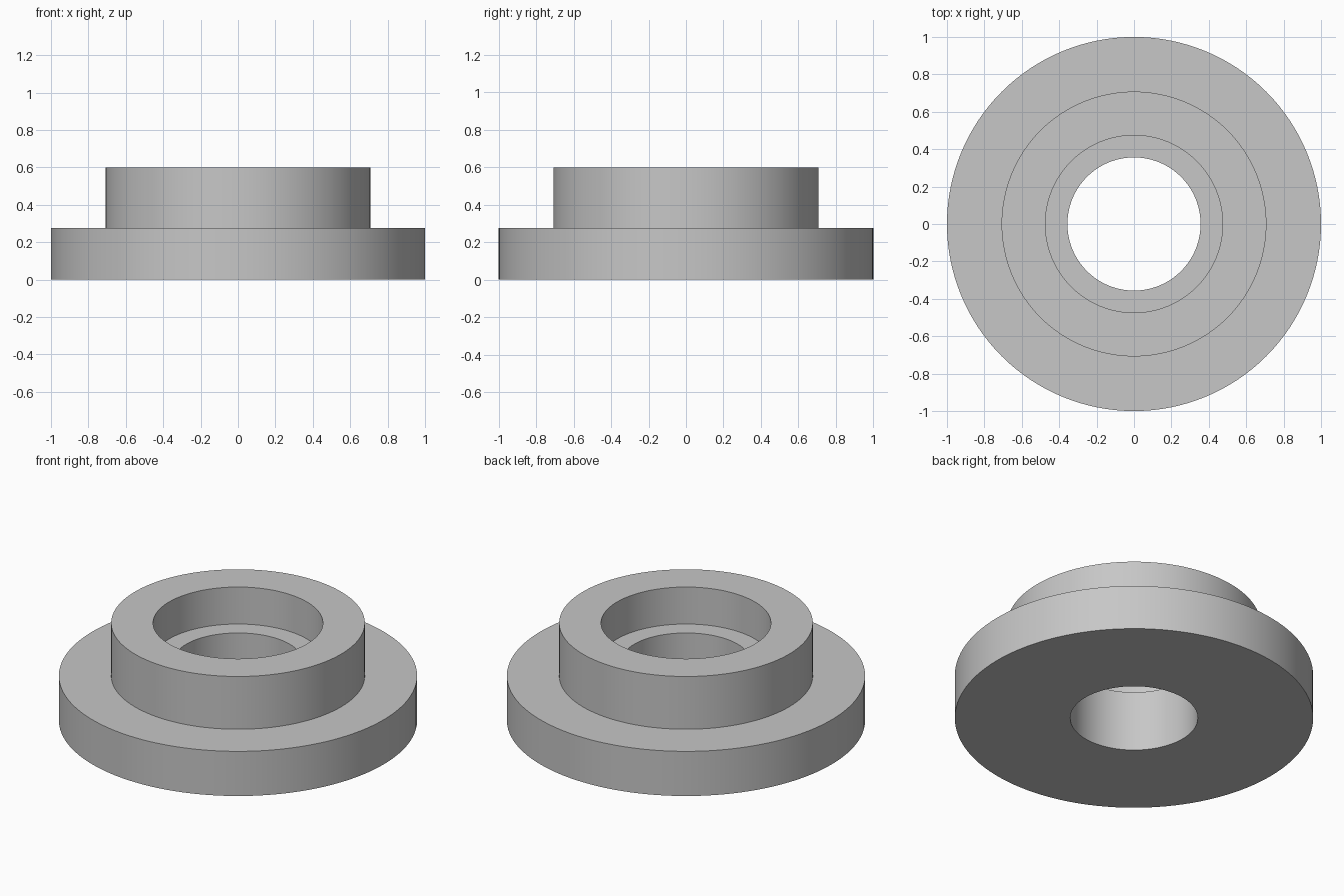
import bpy
import bmesh
import math

cube = bpy.data.objects.get("Cube")
if cube:
    bpy.data.objects.remove(cube, do_unlink=True)

# Single grey material
grey = bpy.data.materials.new("plain grey")
grey.use_nodes = True
colour = (0.57, 0.57, 0.57, 1)
grey.diffuse_color = colour
grey.node_tree.nodes["Principled BSDF"].inputs["Base Color"].default_value = colour

# Main radii and heights
FLANGE_R, HUB_R, RECESS_R, BORE_R = 1.0, 0.708, 0.474, 0.356
FLANGE_Z, LEDGE_Z, TOP_Z = 0.275, 0.372, 0.6


def revolve(name, profile, segments=128):
    """Spin a closed (radius, height) profile around the z axis."""
    bm = bmesh.new()
    verts = [bm.verts.new((r, 0, z)) for r, z in profile]
    edges = [bm.edges.new((a, b)) for a, b in zip(verts, verts[1:] + verts[:1])]
    bmesh.ops.spin(bm, geom=verts + edges, cent=(0, 0, 0), axis=(0, 0, 1),
                   angle=math.tau, steps=segments, use_merge=True)
    bmesh.ops.remove_doubles(bm, verts=bm.verts, dist=0.0001)
    bmesh.ops.recalc_face_normals(bm, faces=bm.faces)
    mesh = bpy.data.meshes.new(name)
    bm.to_mesh(mesh)
    bm.free()
    mesh.materials.append(grey)
    obj = bpy.data.objects.new(name, mesh)
    bpy.context.collection.objects.link(obj)
    return obj


# Flanged bushing: wide flange, raised hub, stepped through bore
bushing = revolve("flanged_bushing", [
    (BORE_R, 0), (FLANGE_R, 0), (FLANGE_R, FLANGE_Z), (HUB_R, FLANGE_Z),
    (HUB_R, TOP_Z), (RECESS_R, TOP_Z), (RECESS_R, LEDGE_Z), (BORE_R, LEDGE_Z),
])

# Smooth round walls with crisp rims
bpy.ops.object.select_all(action="DESELECT")
bushing.select_set(True)
bpy.context.view_layer.objects.active = bushing
bpy.ops.object.shade_smooth_by_angle(angle=math.radians(30))
